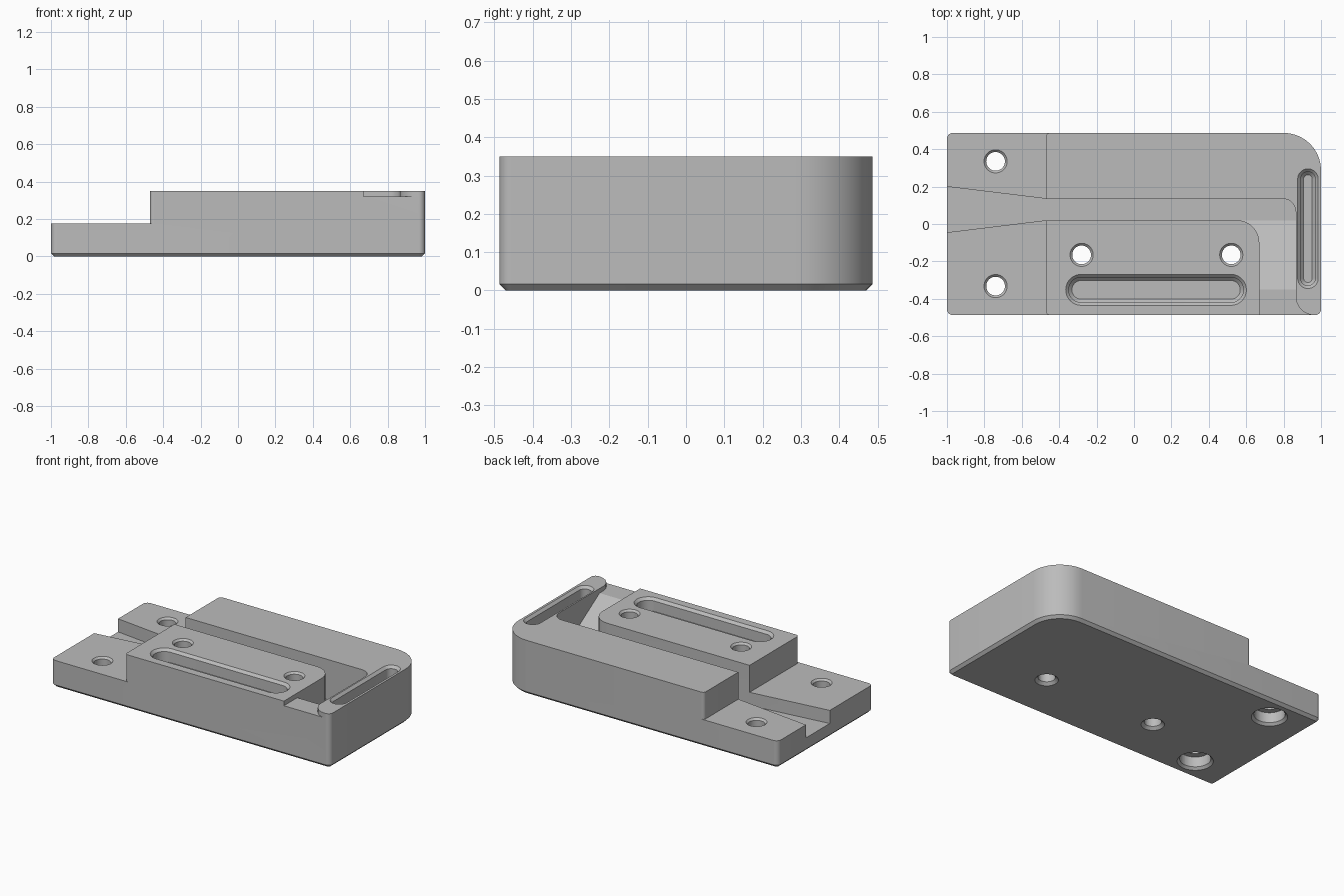
import bpy, bmesh, math
from mathutils import Vector

cube = bpy.data.objects.get("Cube")
if cube:
    bpy.data.objects.remove(cube, do_unlink=True)

HALF_W, TOP, STEP, FLOOR, LEDGE = 0.487, 0.35, 0.175, 0.09, 0.32

grey = bpy.data.materials.new("plain grey")
grey.use_nodes = True
colour = (0.5, 0.5, 0.5, 1)
grey.diffuse_color = colour
grey.node_tree.nodes["Principled BSDF"].inputs["Base Color"].default_value = colour


def outline(corners, segments=10):
    """Polygon from (x, y, radius) corners, with right-angle corners filleted."""
    points = []
    for i, (x, y, r) in enumerate(corners):
        p = Vector((x, y))
        if not r:
            points.append(p)
            continue
        before = (Vector(corners[i - 1][:2]) - p).normalized()
        after = (Vector(corners[(i + 1) % len(corners)][:2]) - p).normalized()
        centre = p + r * (before + after)
        for k in range(segments + 1):
            t = math.pi / 2 * k / segments
            points.append(centre - r * (math.cos(t) * after + math.sin(t) * before))
    return points


def loft(name, sections):
    """Closed solid through a stack of (outline, z) sections."""
    bm = bmesh.new()
    rings = [[bm.verts.new((p.x, p.y, z)) for p in pts] for pts, z in sections]
    n = len(rings[0])
    for a, b in zip(rings, rings[1:]):
        for i in range(n):
            j = (i + 1) % n
            bm.faces.new((a[i], a[j], b[j], b[i]))
    bm.faces.new(rings[0][::-1])
    bm.faces.new(rings[-1])
    bmesh.ops.recalc_face_normals(bm, faces=bm.faces)
    mesh = bpy.data.meshes.new(name)
    bm.to_mesh(mesh)
    bm.free()
    mesh.materials.append(grey)
    obj = bpy.data.objects.new(name, mesh)
    bpy.context.collection.objects.link(obj)
    return obj


def capsule(x0, x1, y0, y1, r):
    """Slot outline around a centre line; a single point gives a circle."""
    q = r * 0.999
    return outline([(x0 - r, y0 - r, q), (x1 + r, y0 - r, q),
                    (x1 + r, y1 + r, q), (x0 - r, y1 + r, q)])


def cut(target, cutter):
    mod = target.modifiers.new("cut", "BOOLEAN")
    mod.operation = "DIFFERENCE"
    mod.solver = "EXACT"
    mod.object = cutter
    bpy.context.view_layer.objects.active = target
    bpy.ops.object.modifier_apply(modifier=mod.name)
    bpy.data.objects.remove(cutter, do_unlink=True)


def footprint(inset):
    x, y, r = 1 - inset, HALF_W - inset, 0.032 - inset
    return outline([(-x, -y, r), (x, -y, r), (x, y, 0.2 - inset), (-x, y, r)])


# Main block with a chamfered lower edge
body = loft("mounting_block", [(footprint(0.017), 0), (footprint(0), 0.017),
                               (footprint(0), TOP)])

# Lower shelf at the -x end, leaving rounded vertical corners
shelf = outline([(-1.1, -0.6, 0), (-0.449, -0.6, 0), (-0.449, -HALF_W, 0),
                 (-0.47, -HALF_W, 0.02), (-0.47, HALF_W, 0.02),
                 (-0.449, HALF_W, 0), (-0.449, 0.6, 0), (-1.1, 0.6, 0)])
cut(body, loft("shelf_cutter", [(shelf, STEP), (shelf, 0.5)]))

# Flared channel that turns the corner and leaves at the front
path = outline([(-1.1, -0.057, 0), (-0.47, 0.02, 0), (0.67, 0.02, 0.12),
                (0.67, -0.6, 0), (0.966, -0.6, 0), (0.966, -HALF_W, 0),
                (0.865, -HALF_W, 0.1), (0.865, 0.135, 0.07),
                (-0.47, 0.135, 0), (-1.1, 0.212, 0)])
channel = loft("channel_cutter", [(path, FLOOR), (path, 0.5)])

# Ramp from the channel floor up to the front ledge
slope = (LEDGE - FLOOR) / 0.37
side = [(0.1, FLOOR - 0.08 * slope), (-0.35, LEDGE), (-0.7, LEDGE), (-0.7, 0), (0.1, 0)]
ramp = loft("ramp", [([Vector(p) for p in side], x) for x in (0.5, 1.05)])
for v in ramp.data.vertices:
    y, z, x = v.co
    v.co = (x, y, z)
cut(channel, ramp)
cut(body, channel)

# Long pockets with a chamfered rim and a bevelled floor
for line, widths in [((-0.282, 0.518, -0.352, -0.352), (0.05, 0.067, 0.083)),
                     ((0.93, 0.93, -0.29, 0.24), (0.023, 0.039, 0.055))]:
    low, mid, rim = widths
    stack = [(low, TOP - 0.1), (mid, TOP - 0.083), (mid, TOP - 0.016),
             (rim, TOP), (rim, TOP + 0.05)]
    cut(body, loft("pocket_cutter", [(capsule(*line, r), z) for r, z in stack]))

# Screw holes: counterbored below the shelf, plain through the raised block
for x, y, top, bore in [(-0.74, 0.335, STEP, True), (-0.74, -0.332, STEP, True),
                        (-0.28, -0.165, TOP, False), (0.52, -0.165, TOP, False)]:
    if bore:
        stack = [(0.105, -0.05), (0.105, 0), (0.09, 0.015), (0.09, 0.08), (0.05, 0.08)]
    else:
        stack = [(0.068, -0.05), (0.068, 0), (0.05, 0.017)]
    stack += [(0.05, top - 0.012), (0.062, top), (0.062, top + 0.05)]
    cut(body, loft("hole_cutter", [(capsule(x, x, y, y, r), z) for r, z in stack]))

# Smooth rounded walls, crisp edges
bpy.ops.object.select_all(action="DESELECT")
body.select_set(True)
bpy.context.view_layer.objects.active = body
bpy.ops.object.shade_smooth_by_angle(angle=math.radians(30))
